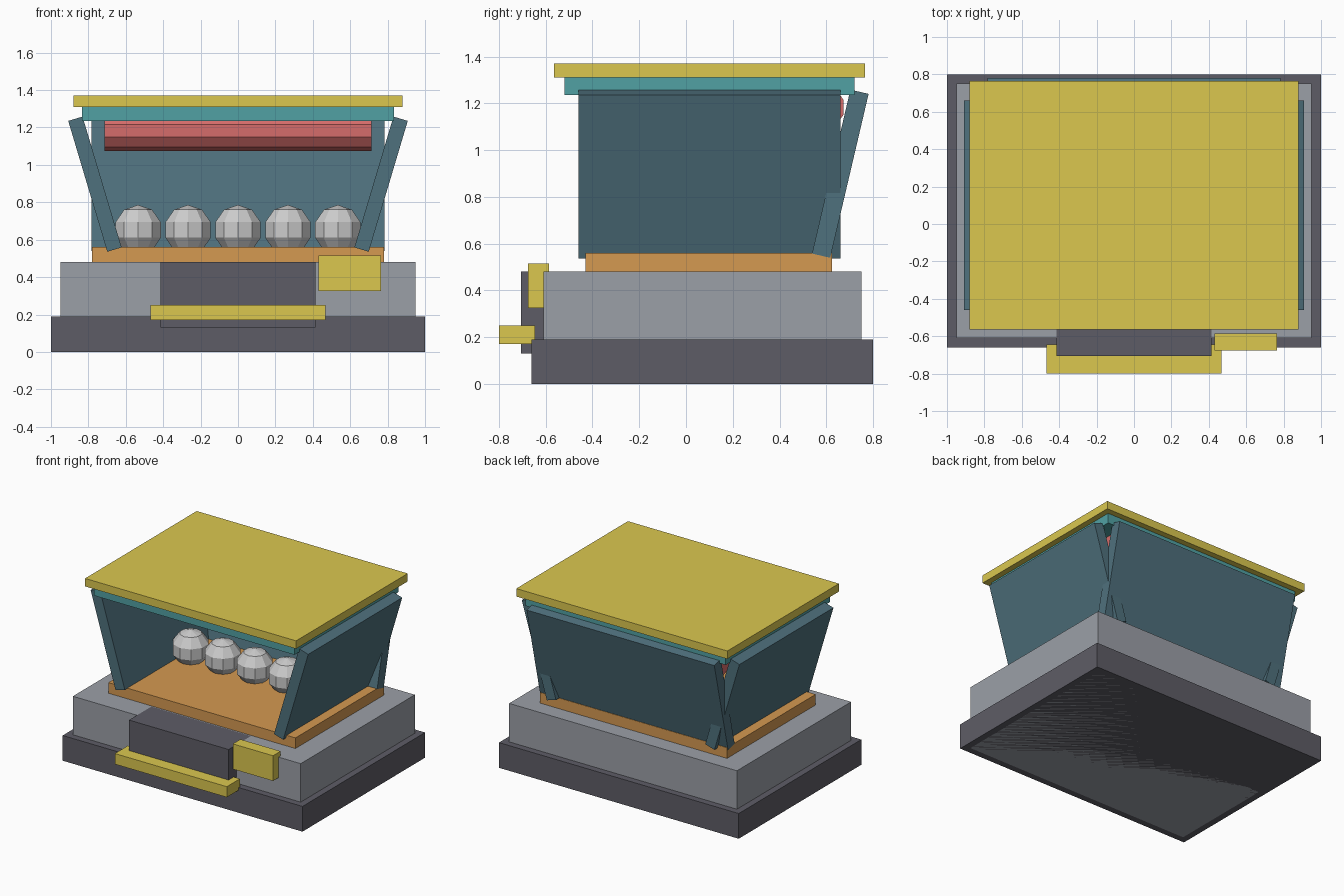
import bpy
from math import pi

if "Cube" in bpy.data.objects:
    bpy.data.objects.remove(bpy.data.objects["Cube"])


def material(name, rgb):
    m = bpy.data.materials.new(name)
    m.diffuse_color = [(c / 255) ** 2.2 for c in rgb] + [1]
    m.use_nodes = True
    m.node_tree.nodes["Principled BSDF"].inputs["Base Color"].default_value = m.diffuse_color
    return m


yellow = material("yellow", (218, 198, 80))
teal = material("teal", (82, 160, 162))
slate = material("slate", (80, 112, 124))
orange = material("orange", (212, 152, 82))
red = material("red", (212, 108, 106))
dark = material("dark", (94, 93, 102))
grey = material("grey", (154, 158, 166))


def finish(name, mat):
    ob = bpy.context.object
    ob.name = name
    if mat:
        ob.data.materials.append(mat)
    return ob


def slab(name, size, loc, mat, rot=(0, 0, 0)):
    bpy.ops.mesh.primitive_cube_add(size=1, location=loc, rotation=rot)
    ob = finish(name, mat)
    ob.scale = size
    return ob


def box(name, x, y, z, mat):
    spans = (x, y, z)
    return slab(name, [b - a for a, b in spans], [(a + b) / 2 for a, b in spans], mat)


# stepped base and floor
box("base", (-1, 1), (-0.66, 0.8), (0, 0.19), dark)
box("body", (-0.95, 0.95), (-0.61, 0.75), (0, 0.48), grey)
box("floor", (-0.78, 0.78), (-0.43, 0.625), (0.48, 0.56), orange)

# front hatch, ledge and control box
box("front_hatch", (-0.415, 0.415), (-0.705, -0.44), (0.13, 0.48), dark)
box("front_ledge", (-0.467, 0.467), (-0.80, -0.645), (0.17, 0.25), yellow)
box("control_box", (0.43, 0.765), (-0.675, -0.585), (0.325, 0.515), yellow)

# outward-leaning walls
for side, s in (("left", -1), ("right", 1)):
    slab(side + "_wall", (0.08, 1.12, 0.73), (s * 0.765, 0.1, 0.897), slate, (0, s * 0.29, 0))
slab("back_wall", (1.566, 0.08, 0.72), (0, 0.66, 0.899), slate, (-0.23, 0, 0))

# roof
box("roof_frame", (-0.835, 0.835), (-0.52, 0.72), (1.235, 1.31), teal)
box("roof_top", (-0.88, 0.88), (-0.565, 0.765), (1.31, 1.37), yellow)

# roller under the roof, ten sides with an edge at the bottom
bpy.ops.mesh.primitive_cylinder_add(vertices=10, radius=0.108, depth=1.43,
                                    location=(0, 0.57, 1.183), rotation=(pi / 2, 0, pi / 2))
finish("roller", red)

# row of faceted balls
for i in range(5):
    bpy.ops.mesh.primitive_uv_sphere_add(segments=10, ring_count=5, radius=0.134,
                                         location=((i - 2) * 0.267, 0.2, 0.652))
    finish("ball_%d" % (i + 1), None)
